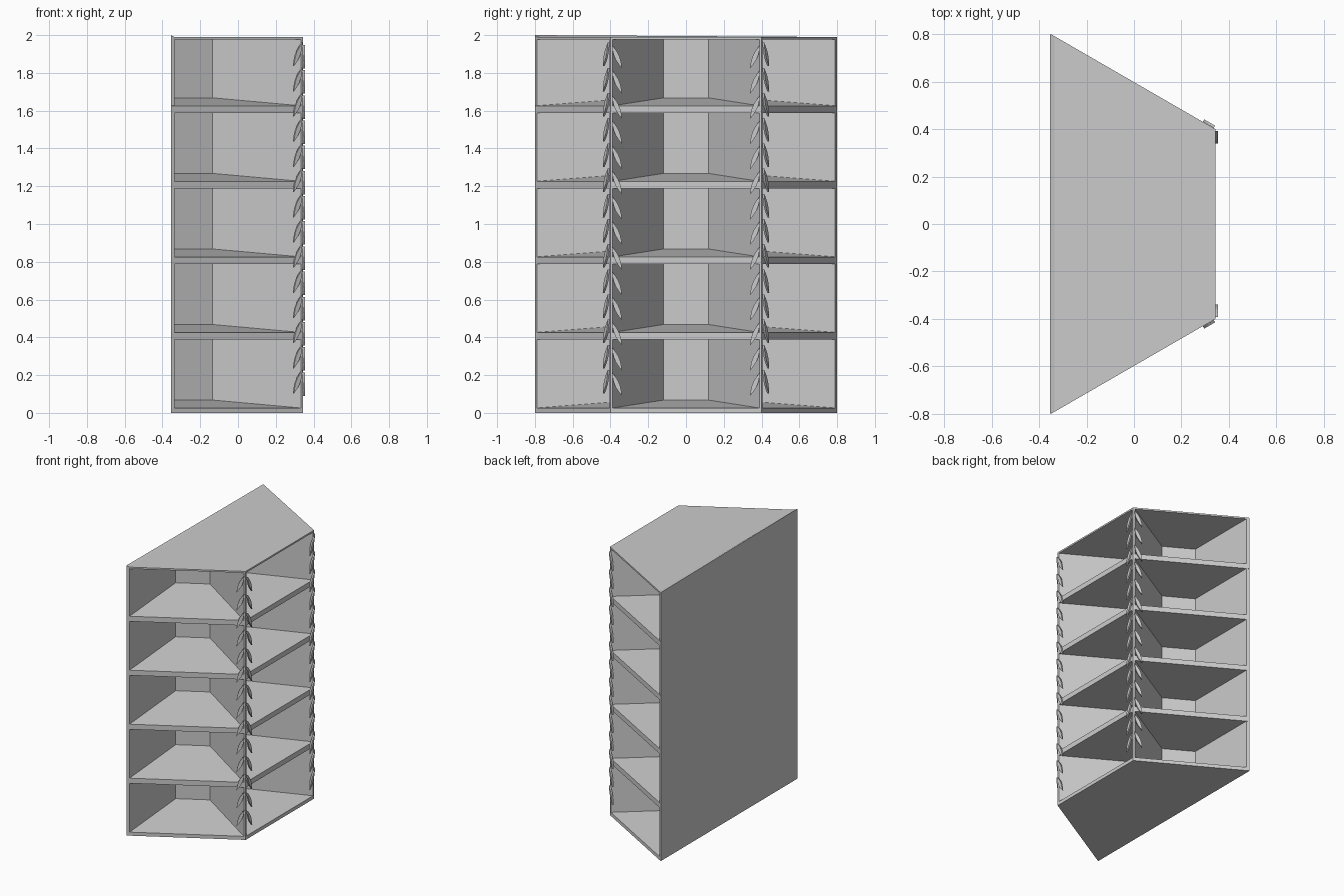
import bpy, bmesh
from math import sin, cos, pi, radians
from mathutils import Vector, Matrix

if "Cube" in bpy.data.objects:
    bpy.data.objects.remove(bpy.data.objects["Cube"], do_unlink=True)

grey = bpy.data.materials.new("light_grey")
grey.use_nodes = True
COLOUR = (0.6, 0.6, 0.6, 1)
grey.diffuse_color = COLOUR
grey.node_tree.nodes["Principled BSDF"].inputs["Base Color"].default_value = COLOUR

CENTRE = Vector((-0.35, 0, 0))
RADIUS, CORE, FLOORS, STEP = 0.8, 0.26, 5, 0.4
TOP = 1.99


def half_hexagon(radius, z):
    return [CENTRE + Vector((radius * cos(a), radius * sin(a), z))
            for a in (-pi / 2 + i * pi / 3 for i in range(4))]


def loft(name, rings):
    """Closed solid through a stack of rings with equal point counts."""
    bm = bmesh.new()
    rows = [[bm.verts.new(p) for p in ring] for ring in rings]
    n = len(rows[0])
    bm.faces.new(rows[0])
    bm.faces.new(rows[-1])
    for low, high in zip(rows, rows[1:]):
        for i in range(n):
            j = (i + 1) % n
            bm.faces.new((low[i], low[j], high[j], high[i]))
    bmesh.ops.recalc_face_normals(bm, faces=bm.faces)
    mesh = bpy.data.meshes.new(name)
    bm.to_mesh(mesh)
    bm.free()
    mesh.materials.append(grey)
    obj = bpy.data.objects.new(name, mesh)
    bpy.context.collection.objects.link(obj)
    return obj


def prism(name, points, z0, z1):
    return loft(name, [[Vector((x, y, z)) for x, y in points] for z in (z0, z1)])


# Floors: flat underneath, rising towards the core on top
for k in range(FLOORS):
    z = k * STEP
    loft(f"floor_{k + 1}", [half_hexagon(RADIUS, max(0, z - 0.012)),
                            half_hexagon(RADIUS, z + 0.026),
                            half_hexagon(CORE, z + 0.068)])
loft("roof", [half_hexagon(RADIUS, TOP - 0.012), half_hexagon(RADIUS, TOP)])

# Central core behind the rooms
loft("core", [half_hexagon(CORE, 0.01), half_hexagon(CORE, TOP - 0.005)])

# Back panel, a little taller at one end
back = prism("back_panel", [(-0.355, -0.8), (-0.335, -0.79), (-0.335, 0.79), (-0.355, 0.8)], 0, TOP)
for v in back.data.vertices:
    if v.co.z > 1 and v.co.y < 0 and v.co.x < -0.345:
        v.co.z = 2.0

# Radial partitions ending in the two outer corners
corners = half_hexagon(RADIUS, 0)
for side, i in (("right", 1), ("left", 2)):
    corner = corners[i]
    inward = (CENTRE - corner).normalized()
    across = Vector((-inward.y, inward.x, 0)) * 0.01
    root = corner + inward * (RADIUS - CORE + 0.02)
    shoulder = corner + inward * 0.006
    pts = [corner, shoulder + across, root + across, root - across, shoulder - across]
    prism(f"partition_{side}", [p.xy for p in pts], 0, TOP)

# Leaf outline: narrow lens hanging from its stem
LENGTH, WIDTH, THICK = 0.135, 0.026, 0.012
SIDE = [(WIDTH / 2 * sin(pi * t), -LENGTH * t) for t in (0.2, 0.4, 0.6, 0.8)]
LENS = [(0, 0)] + SIDE + [(0, -LENGTH)] + [(-u, v) for u, v in reversed(SIDE)]


def leaf(name, stem, along, normal):
    """Leaf lying on a face, drooping away from the corner."""
    turn = Matrix.Rotation(radians(23), 2)
    rings = []
    for depth in (0.001, THICK):
        ring = []
        for p in LENS:
            u, v = turn @ Vector(p)
            ring.append(stem + along * u + normal * depth + Vector((0, 0, v)))
        rings.append(ring)
    loft(name, rings)


# Leaves down both outer corners, one on each adjoining face
for side, i, other in (("right", 1, 0), ("left", 2, 3)):
    for face, j in (("front", 3 - i), ("side", other)):
        along = (corners[j] - corners[i]).normalized()
        normal = ((corners[i] + corners[j]) / 2 - CENTRE).normalized()
        lift = 0 if face == "front" else 0.012
        for k in range(14):
            stem = corners[i] + along * 0.008 + Vector((0, 0, 1.948 + lift - k * STEP / 3))
            leaf(f"leaf_{side}_{face}_{k + 1}", stem, along, normal)
